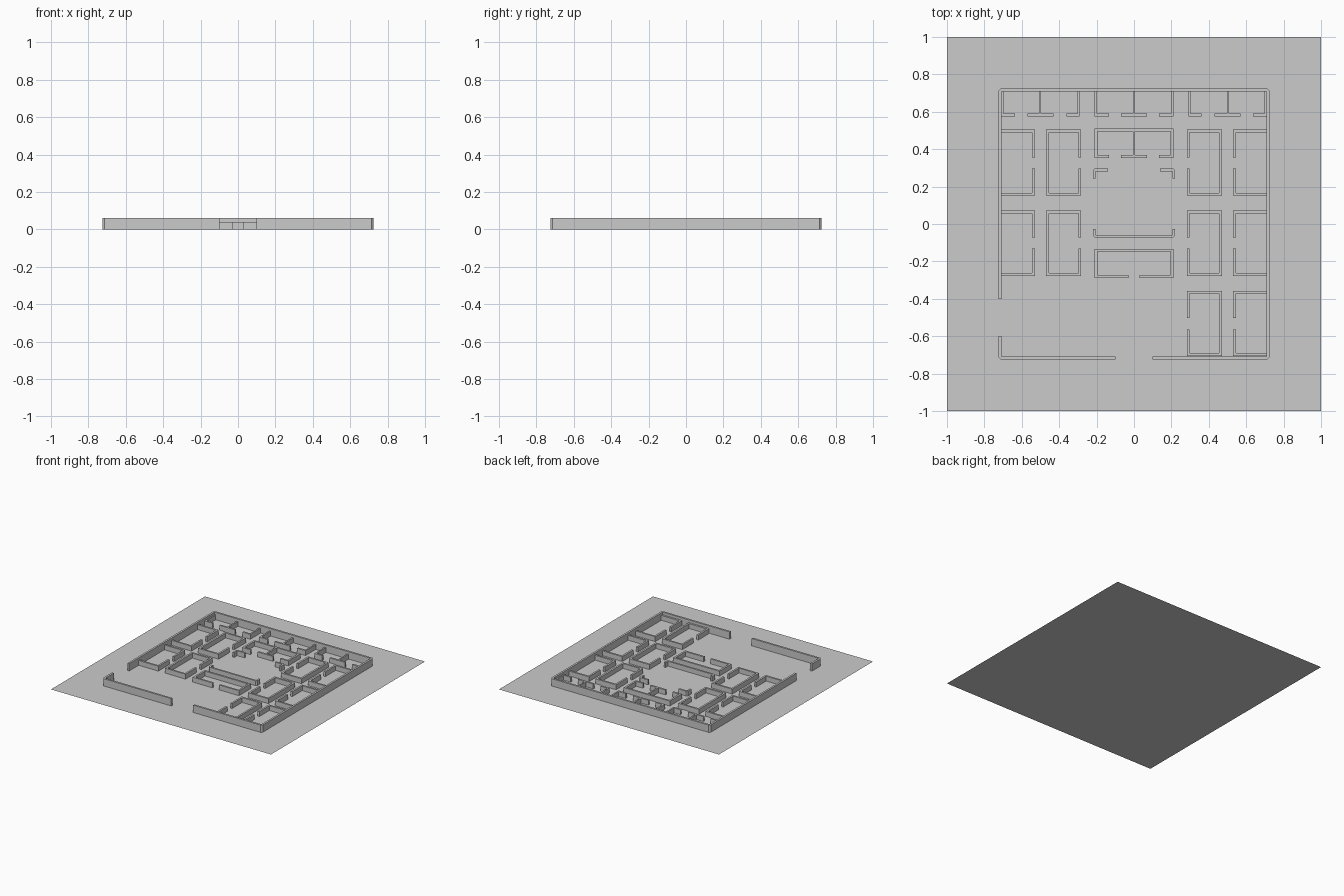
import bpy
from mathutils import Vector

if "Cube" in bpy.data.objects:
    bpy.data.objects.remove(bpy.data.objects["Cube"])

T = 0.015        # wall thickness
INNER_H = 0.04   # partition height
OUTER_H = 0.06   # perimeter height


def wall(name, path, height=INNER_H, thick=T, chamfer=0.0, mirror=False):
    """Prism along the outer face line of a wall; thickness grows to the left of travel."""
    pts = [Vector(p) for p in path]
    dirs = [(b - a).normalized() for a, b in zip(pts, pts[1:])]
    left = [Vector((-d.y, d.x)) for d in dirs]
    outer, inner = [], []
    last = len(pts) - 1
    for i, p in enumerate(pts):
        if i in (0, last):
            n = left[0] if i == 0 else left[-1]
            outer.append(p)
            inner.append(p + n * thick)
        else:
            if chamfer:
                outer += [p - dirs[i - 1] * chamfer, p + dirs[i] * chamfer]
            else:
                outer.append(p)
            inner.append(p + (left[i - 1] + left[i]) * thick)
    ring = outer + inner[::-1]
    n = len(ring)
    verts = [(p.x, p.y, z) for z in (0, height) for p in ring]
    faces = [list(range(n))[::-1], list(range(n, 2 * n))]
    faces += [(i, (i + 1) % n, n + (i + 1) % n, n + i) for i in range(n)]
    mesh = bpy.data.meshes.new(name)
    mesh.from_pydata(verts, [], faces)
    obj = bpy.data.objects.new(name, mesh)
    bpy.context.collection.objects.link(obj)
    if mirror:
        mod = obj.modifiers.new("mirror", 'MIRROR')
        mod.use_mirror_merge = False
    return obj


# ground sheet
bpy.ops.mesh.primitive_plane_add(size=2)
bpy.context.object.name = "ground"

# perimeter wall with openings at the front and left
P = 0.725
wall("perimeter_wall_main", [(0.1, -P), (P, -P), (P, P), (-P, P), (-P, -0.4)],
     OUTER_H, 0.016, 0.012)
wall("perimeter_wall_corner", [(-P, -0.6), (-P, -P), (-0.1, -P)],
     OUTER_H, 0.016, 0.012)

# side rooms: (bottom, door start, door end, top, on both sides)
rooms = [(0.152, 0.297, 0.355, 0.505, True),
         (-0.277, -0.132, -0.073, 0.071, True),
         (-0.706, -0.565, -0.502, -0.357, False)]
for i, (y0, g0, g1, y1, both) in enumerate(rooms, 1):
    a, b = 0.283, 0.47
    wall(f"inner_room_{i}", [(a, g0), (a, y0), (b, y0), (b, y1), (a, y1), (a, g1)],
         mirror=both)
    a, b = 0.53, 0.71
    wall(f"side_room_lower_{i}", [(a, g0), (a, y0), (b, y0)], mirror=both)
    wall(f"side_room_upper_{i}", [(b, y1), (a, y1), (a, g1)], mirror=both)

# row of cells along the back
for i, (x0, x1) in enumerate([(0.135, 0.211), (0.291, 0.362),
                              (0.43, 0.57), (0.635, 0.711)], 1):
    wall(f"cell_front_{i}", [(x0, 0.575), (x1, 0.575)], mirror=True)
for i, x in enumerate([0.205, 0.297, 0.503, 0.705], 1):
    wall(f"cell_divider_{i}", [(x + 0.006, 0.59), (x + 0.006, 0.71)], thick=0.012,
         mirror=True)
wall("cell_front_middle", [(-0.07, 0.575), (0.07, 0.575)])
wall("cell_divider_middle", [(0.006, 0.59), (0.006, 0.71)], thick=0.012)

# twin rooms behind the courtyard
wall("twin_room_shell", [(0.135, 0.353), (0.21, 0.353), (0.21, 0.51),
                         (-0.21, 0.51), (-0.21, 0.353), (-0.135, 0.353)])
wall("twin_room_front", [(-0.07, 0.353), (0.07, 0.353)])
wall("twin_room_divider", [(0.006, 0.368), (0.006, 0.495)], thick=0.012)

# courtyard
wall("courtyard_back_corner", [(0.22, 0.243), (0.22, 0.297), (0.138, 0.297)],
     chamfer=0.01, mirror=True)
wall("courtyard_front", [(-0.22, -0.026), (-0.22, -0.073), (0.22, -0.073), (0.22, -0.026)],
     chamfer=0.01)

# hall in front of the courtyard
wall("front_hall", [(0.03, -0.288), (0.21, -0.288), (0.21, -0.133),
                    (-0.21, -0.133), (-0.21, -0.288), (-0.03, -0.288)])
